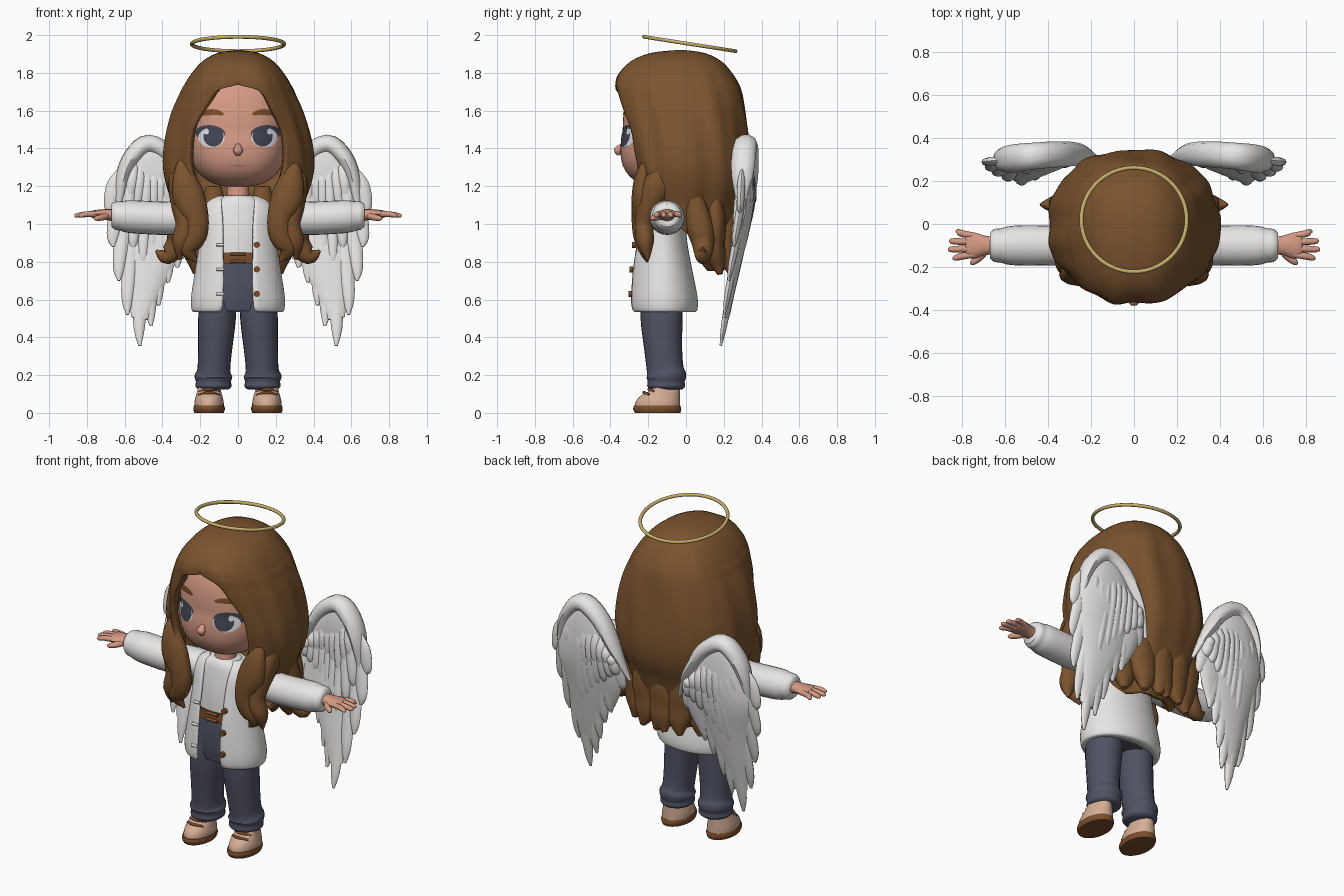
import bpy, bmesh, math
from mathutils import Vector

cube = bpy.data.objects.get("Cube")
if cube:
    bpy.data.objects.remove(cube, do_unlink=True)


def material(name, *rgb):
    m = bpy.data.materials.new(name)
    m.use_nodes = True
    m.diffuse_color = (*rgb, 1)
    m.node_tree.nodes["Principled BSDF"].inputs["Base Color"].default_value = (*rgb, 1)
    return m


SKIN = material("skin", .66, .32, .23)
HAIR = material("hair_brown", .2, .088, .028)
WHITE = material("soft_white", .8, .79, .78)
NAVY = material("trouser_navy", .08, .085, .125)
BEIGE = material("shoe_beige", .66, .42, .3)
LEATHER = material("leather_brown", .2, .075, .025)
GOLD = material("halo_gold", .58, .43, .15)
IRIS = material("eye_dark", .055, .06, .085)
EYEWHITE = material("eye_white", .75, .77, .8)
LIPS = material("lips", .56, .24, .18)


def finish(bm, name, mat, mirror=False, thick=0, recalc=True):
    if recalc and not thick:
        bmesh.ops.recalc_face_normals(bm, faces=bm.faces)
    me = bpy.data.meshes.new(name)
    for f in bm.faces:
        f.smooth = True
    bm.to_mesh(me)
    bm.free()
    me.set_sharp_from_angle(angle=math.radians(50))
    me.materials.append(mat)
    ob = bpy.data.objects.new(name, me)
    bpy.context.collection.objects.link(ob)
    if thick:
        ob.modifiers.new("thickness", 'SOLIDIFY').thickness = thick
    if mirror:
        ob.modifiers.new("mirror", 'MIRROR')
    return ob


def resample(rows, steps):
    """Smooth interpolation through tuples of numbers."""
    p = [rows[0]] + list(rows) + [rows[-1]]
    out = []
    for i in range(1, len(p) - 2):
        for k in range(steps):
            t = k / steps
            out.append([b + .5 * t * (c - a + t * (2*a - 5*b + 4*c - d + t * (3*(b - c) + d - a)))
                        for a, b, c, d in zip(*p[i - 1:i + 3])])
    return out + [list(rows[-1])]


def sweep(bm, pts, n=12, steps=4):
    """Tapered tube through (x, y, z, width radius, depth radius)."""
    pts = resample(pts, steps)
    pos = [Vector(p[:3]) for p in pts]
    whole = (pos[-1] - pos[0]).normalized()
    ref = Vector((0, 1, 0)) if abs(whole.z) > .6 else Vector((0, 0, 1))
    rings = []
    for i, p in enumerate(pts):
        t = (pos[min(i + 1, len(pos) - 1)] - pos[max(i - 1, 0)]).normalized()
        side = t.cross(ref).normalized()
        up = side.cross(t)
        ring = []
        for j in range(n):
            a = math.tau * j / n
            ring.append(bm.verts.new(pos[i] + side * max(p[3], .001) * math.cos(a)
                                     + up * max(p[4], .001) * math.sin(a)))
        rings.append(ring)
    for r, s in zip(rings, rings[1:]):
        for j in range(n):
            bm.faces.new((r[j], r[(j + 1) % n], s[(j + 1) % n], s[j]))
    bm.faces.new(rings[0])
    bm.faces.new(rings[-1])


def tubes(name, mat, paths, mirror=True, n=12):
    bm = bmesh.new()
    for path in paths:
        sweep(bm, path, n)
    return finish(bm, name, mat, mirror)


def power(v, q):
    return math.copysign(abs(v) ** q, v)


def shell(name, mat, rows, yc, cx=0, n=32, steps=3, wave=0, thick=0, mirror=False, square=1):
    """Stacked rounds (z, half width, front y, back y, opening angle), top first."""
    bm = bmesh.new()
    grid = []
    for z, a, yf, yb, opening in resample(rows, steps):
        o = math.radians(max(0, opening))
        amp = wave * min(1, max(0, (1.92 - z) * 3))
        ring = []
        for j in range(n + 1):
            th = o + (math.tau - 2 * o) * j / n
            parting = 9 * max(0, math.cos(th)) ** 60
            f = 1 + amp * (math.cos(9 * th + 2 * math.sin(4 * z)) + .6 * math.cos(16 * th + 3 * z) - parting)
            c = power(math.cos(th), square)
            depth = yc - yf if c > 0 else yb - yc
            ring.append(bm.verts.new((cx + a * f * power(math.sin(th), square), yc - depth * f * c, z)))
        grid.append(ring)
    for r, s in zip(grid, grid[1:]):
        for j in range(n):
            bm.faces.new((r[j], s[j], s[j + 1], r[j + 1]))
    if rows[0][4] == 0:
        bm.faces.new(grid[0][:n])
    if rows[-1][4] == 0:
        bm.faces.new(grid[-1][n:0:-1])
    bmesh.ops.remove_doubles(bm, verts=bm.verts, dist=.0005)
    return finish(bm, name, mat, mirror, thick)


# Head: a rounded superellipsoid with a forward chin
CY, CZ, RX, RY, P = -.05, 1.49, .27, .285, 2.5


def rz(up):
    return .34 if up else .295


def chin(z):
    return .2 * max(0, CZ - z)


def face_y(x, z):
    k = 1 - abs(x / RX) ** P - abs((z - CZ) / rz(z > CZ)) ** P
    return CY - RY * max(k, 0) ** (1 / P) - chin(z)


bm = bmesh.new()
bmesh.ops.create_uvsphere(bm, u_segments=56, v_segments=40, radius=1)
for v in bm.verts:
    d = v.co / sum(abs(c) ** P for c in v.co) ** (1 / P)
    z = CZ + rz(d.z > 0) * d.z
    v.co = (RX * d.x, CY + RY * d.y - chin(z), z)
finish(bm, "head", SKIN)
tubes("neck", SKIN, [[(0, -.12, 1.08, .075, .07), (0, -.12, 1.16, .06, .06), (0, -.11, 1.27, .06, .06)]], False, 20)
tubes("nose", SKIN, [[(0, -.338, 1.425, .01, .004), (0, -.352, 1.405, .02, .015),
                      (0, -.36, 1.388, .026, .021), (0, -.355, 1.365, .014, .008)]], False)


def plate(name, mat, cx, cz, w, h, lift, turn=0, bend=0, mirror=True):
    """Thin oval that follows the face."""
    bm = bmesh.new()
    n, prev = 28, None
    mid = bm.verts.new((cx, face_y(cx, cz) - lift, cz))
    for k in range(1, 5):
        ring = []
        for j in range(n):
            a = math.tau * j / n
            u, v = w * k / 4 * math.cos(a), h * k / 4 * math.sin(a)
            v -= bend * (u / w) ** 2
            x = cx + u * math.cos(turn) - v * math.sin(turn)
            z = cz + u * math.sin(turn) + v * math.cos(turn)
            ring.append(bm.verts.new((x, face_y(x, z) - lift, z)))
        for j in range(n):
            m = (j + 1) % n
            bm.faces.new((prev[j], ring[j], ring[m], prev[m]) if prev else (mid, ring[j], ring[m]))
        prev = ring
    finish(bm, name, mat, mirror, recalc=False)


plate("eyelashes", IRIS, .147, 1.48, .08, .043, .003, .08)
plate("eye_whites", EYEWHITE, .14, 1.458, .07, .052, .005)
plate("irises", IRIS, .13, 1.464, .053, .054, .007)
plate("eye_glints", EYEWHITE, .168, 1.49, .014, .016, .009)
plate("eyebrows", LEATHER, .14, 1.592, .066, .016, .007, -.02, .012)
plate("mouth", LIPS, 0, 1.31, .05, .007, .003, 0, .006, False)

# Hair: cap parted in front and open around the face, long at the back
shell("hair", HAIR, [
    (1.92, .02, -.06, .0, 0), (1.905, .11, -.19, .1, 0), (1.86, .19, -.3, .19, 0),
    (1.79, .25, -.37, .25, 0), (1.74, .28, -.385, .28, 0), (1.715, .295, -.385, .29, 15),
    (1.68, .31, -.38, .3, 23), (1.6, .345, -.365, .315, 29), (1.5, .375, -.345, .33, 36),
    (1.4, .395, -.33, .34, 37), (1.3, .4, -.305, .345, 36), (1.2, .38, -.29, .335, 34),
    (1.13, .355, -.275, .315, 38), (1.08, .34, -.25, .295, 66), (.98, .32, -.2, .265, 90),
    (.88, .28, -.2, .24, 104), (.8, .23, -.2, .22, 112), (.75, .18, -.2, .2, 125)],
    -.03, n=120, wave=.013, thick=.04, square=.87)
tubes("front_locks", HAIR, [
    [(.29, -.2, 1.36, .02, .015), (.285, -.23, 1.25, .06, .04), (.26, -.24, 1.14, .085, .048),
     (.22, -.24, 1.03, .065, .048), (.225, -.235, .94, .06, .045), (.265, -.22, .87, .05, .035),
     (.22, -.205, .8, .006, .006)],
    [(.32, -.1, 1.34, .02, .03), (.325, -.14, 1.22, .045, .08), (.3, -.195, 1.11, .055, .065),
     (.27, -.22, 1.0, .06, .05), (.3, -.215, .9, .05, .045), (.31, -.2, .81, .006, .006)]])
tubes("back_locks", HAIR, [
    [(x, y - .07, 1.2, .04, .03), (x * .95, y - .065, 1.02, .085, .055), (x * .85, y - .065, .9, .085, .052),
     (x * .78 + .01, y - .055, .81, .065, .045), (x * .75 + .03, y - .04, .735, .015, .015)]
    for x, y in ((.0, .29), (.13, .28), (.26, .22))]
    + [[(.33, .03, 1.2, .02, .04), (.315, .07, 1.0, .06, .07), (.32, .09, .9, .06, .06),
        (.38, .09, .83, .045, .04), (.435, .09, .86, .006, .006)]])

# Halo
bpy.ops.mesh.primitive_torus_add(location=(0, .02, 1.953), rotation=(-.155, 0, 0), major_radius=.245,
                                 minor_radius=.01, major_segments=64, minor_segments=10)
halo = bpy.context.object
halo.name = "halo"
halo.data.materials.append(GOLD)
bpy.ops.object.shade_smooth()


# Wings: arm, webbing and layered feathers
def wing_path(*pts):
    return [(x, .315 - .17 * max(0, 1.1 - z) + .03 * math.sin(5 * x) - .02, z, w, d) for x, z, w, d in pts]


wing = [wing_path((.17, 1.02, .01, .01), (.25, 1.19, .05, .03), (.35, 1.35, .06, .045), (.47, 1.425, .062, .05),
                  (.56, 1.36, .065, .045), (.615, 1.24, .055, .035), (.635, 1.08, .02, .02)),
        wing_path((.47, 1.46, .04, .02), (.46, 1.32, .15, .042), (.45, 1.1, .2, .04),
                  (.46, .9, .165, .035), (.49, .7, .105, .027), (.52, .5, .045, .016)),
        wing_path((.36, 1.36, .02, .02), (.31, 1.15, .09, .025), (.31, .98, .09, .025), (.33, .82, .04, .015))]
tips = [(.67, 1.06), (.66, .88), (.63, .7), (.585, .52), (.52, .355), (.46, .46),
        (.42, .57), (.37, .69), (.32, .77), (.27, .87), (.22, .95)]
for reach, width, depth in ((1, .046, .022), (.6, .044, .044), (.36, .042, .05)):
    for i, (tx, tz) in enumerate(tips):
        if reach < 1 and i < 2:
            continue
        u = i / 10
        sx, sz = .61 - .34 * u, 1.3 + .1 * math.sin(math.pi * u) - .12 * u
        dx, dz = (tx - sx) * reach, (tz - sz) * reach
        bow = .015 * (1 - u) * reach
        wing.append(wing_path((sx, sz, .015, depth * .4), (sx + dx * .4 + bow, sz + dz * .4, width, depth),
                              (sx + dx * .85 + bow, sz + dz * .85, width * .75, depth * .85),
                              (sx + dx, sz + dz, .008, .006)))
tubes("wings", WHITE, wing, n=10)

# Clothing on the torso
shell("shirt", WHITE, [(1.15, .075, -.19, -.05, 0), (1.12, .14, -.21, -.03, 0), (1.05, .175, -.225, -.02, 0),
                       (.95, .175, -.24, -.02, 0), (.83, .175, -.245, -.02, 0)], -.12)
shell("cardigan", WHITE, [
    (1.15, .1, -.18, -.04, 50), (1.12, .16, -.21, -.01, 34), (1.06, .195, -.235, .0, 26),
    (.98, .2, -.255, .0, 24), (.88, .208, -.275, .01, 23), (.75, .228, -.292, .035, 20),
    (.62, .248, -.3, .06, 19), (.56, .248, -.298, .062, 20), (.535, .238, -.285, .05, 23),
    (.54, .21, -.26, .01, 28), (.56, .18, -.23, -.03, 34)], -.12, n=48, thick=.012)
tubes("sleeves", WHITE, [[(.1, -.1, 1.04, .07, .07), (.2, -.1, 1.04, .09, .085), (.36, -.1, 1.03, .092, .088),
                          (.5, -.1, 1.035, .094, .088), (.58, -.1, 1.04, .09, .086), (.62, -.1, 1.043, .08, .078),
                          (.65, -.1, 1.045, .076, .074), (.67, -.1, 1.045, .06, .06)]], n=24)
tubes("buttons", LEATHER, [[(.1, -.28 - s, z, .016, .016), (.1, -.3 - s, z, .016, .016)]
                           for z, s in ((.89, -.015), (.76, 0), (.63, .005))], False)
tubes("button_loops", WHITE, [[(-.115, -.28 - s, z, .008, .008), (-.075, -.28 - s, z, .008, .008)]
                              for z, s in ((.89, -.015), (.76, 0), (.63, .005))], False)
shell("belt", LEATHER, [(.85, .18, -.252, -.02, 0), (.79, .182, -.254, -.02, 0)], -.12, steps=1)
tubes("buckle", LEATHER, [[(-.04, -.255, z, .01, .008), (.04, -.255, z, .01, .008)] for z in (.802, .84)], False)

# Trousers
shell("trouser_hips", NAVY, [(.81, .17, -.243, -.02, 0), (.7, .19, -.25, .0, 0), (.6, .205, -.245, .0, 0),
                             (.54, .19, -.235, -.01, 0)], -.12)
tubes("trouser_legs", NAVY, [[
    (.1, -.125, .7, .09, .11), (.11, -.13, .52, .1, .112), (.122, -.12, .33, .09, .1),
    (.128, -.11, .23, .087, .098), (.13, -.105, .195, .1, .106), (.13, -.105, .165, .093, .098),
    (.13, -.105, .14, .096, .1), (.13, -.105, .125, .08, .085)]], n=24)

# Shoes
shell("shoe_soles", LEATHER, [(.038, .08, -.275, -.03, 0), (.02, .084, -.28, -.025, 0), (0, .078, -.27, -.03, 0)],
      -.15, .153, mirror=True)
shell("shoe_uppers", BEIGE, [(.16, .055, -.16, -.035, 0), (.12, .062, -.19, -.032, 0), (.09, .07, -.24, -.032, 0),
                             (.06, .077, -.266, -.032, 0), (.03, .078, -.27, -.032, 0)], -.14, .153, mirror=True)
tubes("shoe_laces", LEATHER, [[(.1, y + .03, z - .012, .008, .006), (.153, y, z, .009, .008),
                               (.206, y + .03, z - .012, .008, .006)] for y, z in ((-.222, .108), (-.195, .125))])

# Hands: palm, four fingers and a thumb
hand = [[(.64, -.1, 1.045, .04, .035), (.69, -.1, 1.05, .045, .03), (.74, -.1, 1.052, .06, .024),
         (.775, -.1, 1.052, .056, .018), (.785, -.1, 1.052, .04, .01)]]
for y, tip_y, tip_x in ((-.055, -.035, .83), (-.085, -.08, .86), (-.115, -.118, .866), (-.142, -.158, .845)):
    hand.append([(.74, y, 1.052, .014, .015), (.8, (y + tip_y) / 2, 1.052, .016, .015),
                 (tip_x - .012, tip_y, 1.045, .013, .012), (tip_x, tip_y, 1.043, .004, .004)])
hand.append([(.69, -.12, 1.045, .02, .02), (.72, -.155, 1.035, .018, .017),
             (.75, -.178, 1.03, .014, .013), (.762, -.186, 1.03, .004, .004)])
tubes("hands", SKIN, hand)
